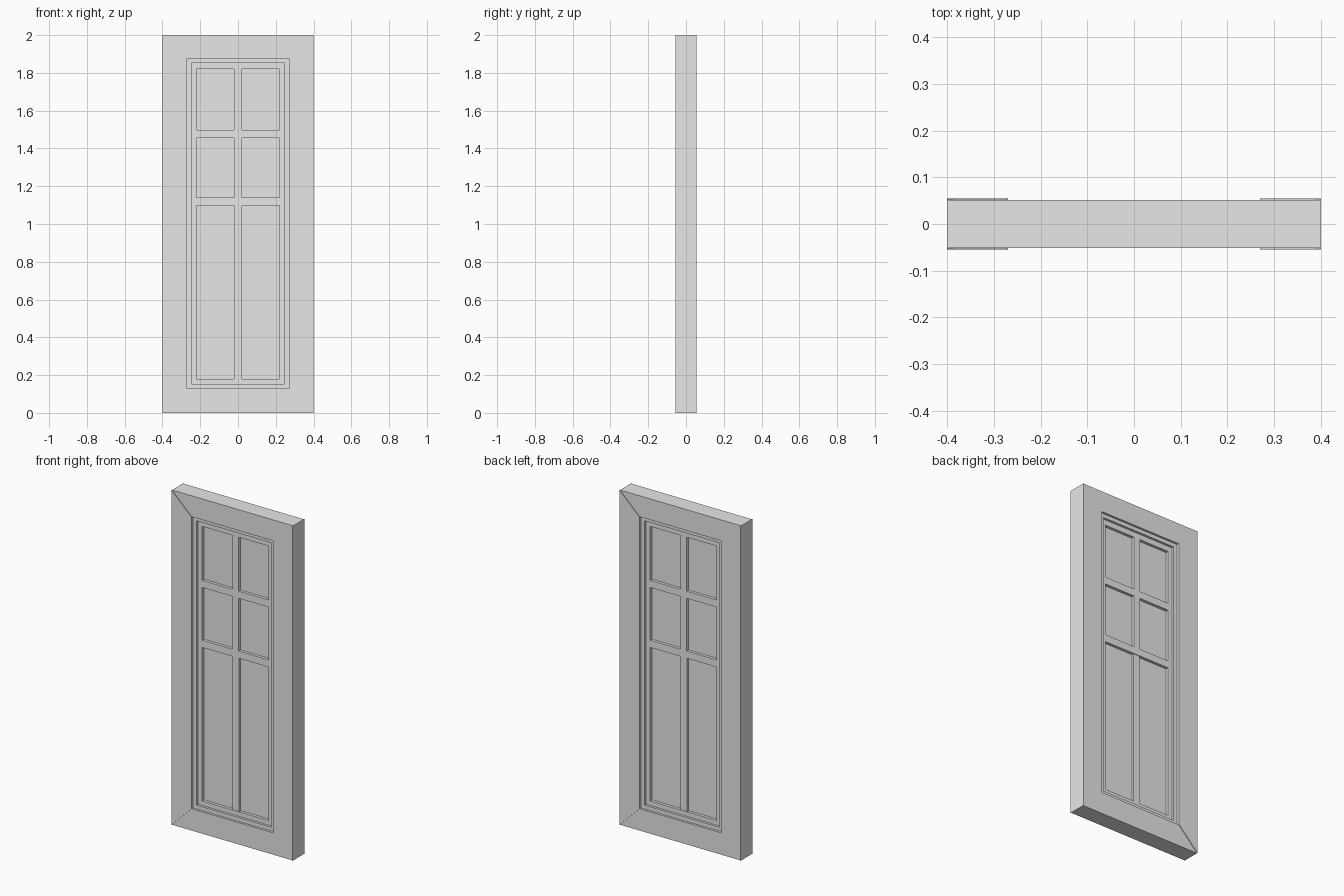
import bpy
import bmesh

cube = bpy.data.objects.get("Cube")
if cube:
    bpy.data.objects.remove(cube, do_unlink=True)

grey = bpy.data.materials.new("door_grey")
grey.use_nodes = True
grey.diffuse_color = (0.8, 0.8, 0.8, 1)
grey.node_tree.nodes["Principled BSDF"].inputs["Base Color"].default_value = (0.8, 0.8, 0.8, 1)


def prism(name, outline, half):
    """Extrude an x-z outline from y = -half to y = +half."""
    bm = bmesh.new()
    face = bm.faces.new([bm.verts.new((x, -half, z)) for x, z in outline])
    moved = bmesh.ops.extrude_face_region(bm, geom=[face])["geom"]
    for v in moved:
        if isinstance(v, bmesh.types.BMVert):
            v.co.y = half
    bmesh.ops.recalc_face_normals(bm, faces=bm.faces)
    mesh = bpy.data.meshes.new(name)
    bm.to_mesh(mesh)
    bm.free()
    mesh.materials.append(grey)
    obj = bpy.data.objects.new(name, mesh)
    bpy.context.collection.objects.link(obj)


def bar(name, x0, x1, z0, z1, half):
    prism(name, [(x0, z0), (x1, z0), (x1, z1), (x0, z1)], half)


def mitred_frame(name, outer, inner, stile_half, rail_half):
    """Four mitred pieces between two rectangles given as (half width, bottom, top)."""
    w, b, t = outer
    v, c, s = inner
    for side, k in (("right", -1), ("left", 1)):
        prism(f"{name}_{side}_stile", [(k * w, b), (k * w, t), (k * v, s), (k * v, c)], stile_half)
    prism(f"{name}_bottom_rail", [(-w, b), (w, b), (v, c), (-v, c)], rail_half)
    prism(f"{name}_top_rail", [(-w, t), (w, t), (v, s), (-v, s)], rail_half)


# Nested rectangles, from the door edge to the glazed area
edge = (0.40, 0.0, 2.0)
opening = (0.27, 0.13, 1.875)
step = (0.247, 0.153, 1.852)
glazing = (0.22, 0.18, 1.82)
BAR = 0.024

# Thick outer frame with stiles slightly proud, then two stepped mouldings
mitred_frame("outer_frame", edge, opening, 0.055, 0.051)
mitred_frame("moulding", opening, step, 0.038, 0.038)
mitred_frame("sash", step, glazing, BAR, BAR)

# Thin panel behind all bars
bar("panel", -0.22, 0.22, 0.18, 1.82, 0.007)

# Cross rails and upright dividers
bar("lock_rail", -0.22, 0.22, 1.097, 1.14, BAR)
bar("upper_cross_rail", -0.22, 0.22, 1.455, 1.498, BAR)
bar("top_divider", -0.021, 0.021, 1.498, 1.82, BAR)
bar("middle_divider", -0.021, 0.021, 1.14, 1.455, BAR)
bar("lower_divider", -0.021, 0.021, 0.18, 1.097, 0.021)
